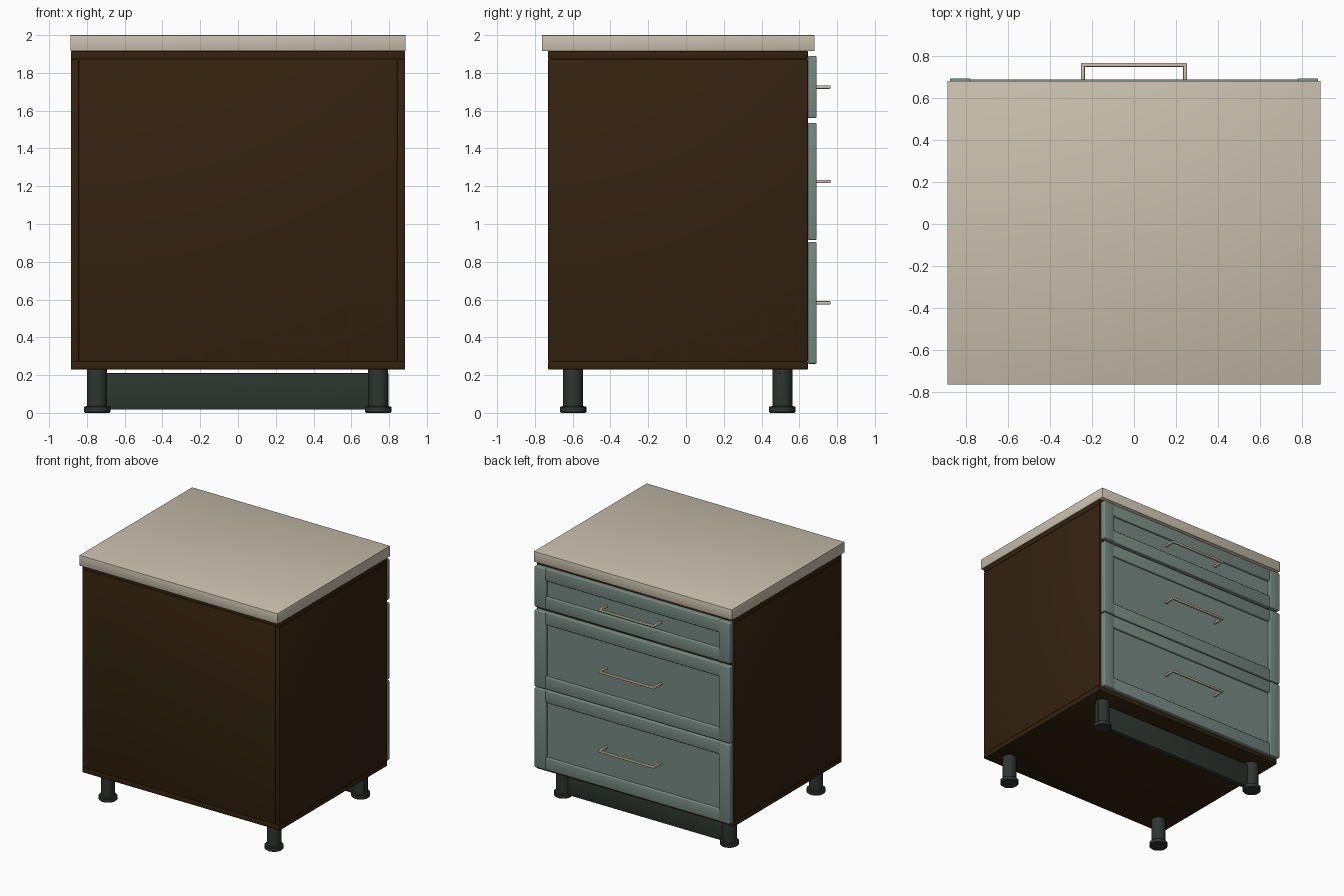
import bpy, bmesh, math
from mathutils import Matrix, Vector

cube = bpy.data.objects.get("Cube")
if cube:
    bpy.data.objects.remove(cube, do_unlink=True)


def material(name, r, g, b, rough=0.6):
    m = bpy.data.materials.new(name)
    m.use_nodes = True
    m.diffuse_color = (r, g, b, 1)
    bsdf = next(n for n in m.node_tree.nodes if n.type == "BSDF_PRINCIPLED")
    bsdf.inputs["Base Color"].default_value = (r, g, b, 1)
    bsdf.inputs["Roughness"].default_value = rough
    return m


STONE = material("warm stone", 0.58, 0.52, 0.42)
WOOD = material("dark brown wood", 0.034, 0.016, 0.005)
PAINT = material("sage green paint", 0.18, 0.25, 0.22)
PLASTIC = material("dark green plastic", 0.027, 0.036, 0.029)
METAL = material("pale warm metal", 0.62, 0.52, 0.43)


def finish(bm, name, mat):
    """Turn a bmesh into a smooth-shaded object with sharp edges kept."""
    bmesh.ops.recalc_face_normals(bm, faces=bm.faces)
    mesh = bpy.data.meshes.new(name)
    bm.to_mesh(mesh)
    bm.free()
    mesh.materials.append(mat)
    obj = bpy.data.objects.new(name, mesh)
    bpy.context.collection.objects.link(obj)
    bpy.ops.object.select_all(action="DESELECT")
    obj.select_set(True)
    bpy.context.view_layer.objects.active = obj
    bpy.ops.object.shade_smooth_by_angle(angle=math.radians(35))
    return obj


def add_box(bm, x, y, z):
    """Add a box from three (low, high) ranges."""
    size = [hi - lo for lo, hi in (x, y, z)]
    mid = Vector([(hi + lo) / 2 for lo, hi in (x, y, z)])
    bmesh.ops.create_cube(bm, size=1, matrix=Matrix.Translation(mid) @ Matrix.Diagonal((*size, 1)))


def build(name, mat, boxes, bevel=0.004, segments=2):
    bm = bmesh.new()
    for box in boxes:
        add_box(bm, *box)
    if bevel:
        bmesh.ops.bevel(bm, geom=bm.edges[:], offset=bevel, segments=segments,
                        profile=0.5, affect="EDGES")
    return finish(bm, name, mat)


# Carcass and worktop
W, BACK, FRONT = 0.885, -0.73, 0.645
T = 0.042
depth = (BACK, FRONT)
LOW, HIGH = 0.23, 1.915
build("worktop", STONE, [((-W - 0.002, W + 0.002), (-0.763, 0.68), (HIGH, 2.0))], 0.003)
build("bottom_panel", WOOD, [((-W, W), depth, (LOW, LOW + T))])
build("top_panel", WOOD, [((-W, W), depth, (HIGH - T, HIGH))])
for side, s in (("left", 1), ("right", -1)):
    build(side + "_side_panel", WOOD,
          [(sorted((s * W, s * (W - T))), depth, (LOW + T, HIGH - T))])
build("back_panel", WOOD,
      [((T - W, W - T), (BACK + 0.002, BACK + 0.04), (LOW + T, HIGH - T))], 0.002)

# Framed drawer fronts with handles
DW, STILE, RAIL = 0.875, 0.1, 0.1
for label, lo, hi in (("lower", 0.26, 0.905), ("middle", 0.915, 1.535), ("upper", 1.56, 1.89)):
    build(label + "_drawer_stiles", PAINT,
          [(sorted((s * DW, s * (DW - STILE))), (FRONT, 0.692), (lo, hi)) for s in (-1, 1)],
          0.008, 3)
    inner = (STILE - DW - 0.008, DW - STILE + 0.008)
    build(label + "_drawer_rails", PAINT,
          [(inner, (FRONT, 0.687), r) for r in ((lo, lo + RAIL), (hi - RAIL, hi))], 0.007, 3)
    build(label + "_drawer_panel", PAINT,
          [(inner, (FRONT + 0.005, 0.668), (lo + RAIL - 0.01, hi - RAIL + 0.01))], 0)

    mid, h, t = (lo + hi) / 2, 0.252, 0.018
    tall = (mid - t / 2, mid + t / 2)
    build(label + "_drawer_handle", METAL,
          [((-h, h), (0.765 - t, 0.765), tall),
           ((-h, t - h), (0.66, 0.76), tall),
           ((h - t, h), (0.66, 0.76), tall)], 0.005, 3)


# Round adjustable legs, spun from a profile
def leg(name, x, y):
    profile = [(0, 0), (0.064, 0), (0.07, 0.006), (0.07, 0.03), (0.066, 0.034),
               (0.053, 0.036), (0.053, LOW), (0, LOW)]
    bm = bmesh.new()
    verts = [bm.verts.new((r, 0, z)) for r, z in profile]
    edges = [bm.edges.new(pair) for pair in zip(verts, verts[1:])]
    bmesh.ops.spin(bm, geom=verts + edges, cent=(0, 0, 0), axis=(0, 0, 1),
                   angle=2 * math.pi, steps=32)
    bmesh.ops.remove_doubles(bm, verts=bm.verts, dist=0.0001)
    bmesh.ops.translate(bm, verts=bm.verts, vec=(x, y, 0))
    finish(bm, name, PLASTIC)


for side, x in (("left", 0.742), ("right", -0.746)):
    leg("wall_side_" + side + "_leg", x, -0.598)
    leg("drawer_side_" + side + "_leg", x, 0.51)

# Toe-kick board between the drawer-side legs
build("toe_kick", PLASTIC, [((-0.796, 0.796), (0.485, 0.522), (0.018, 0.21))], 0.002)
